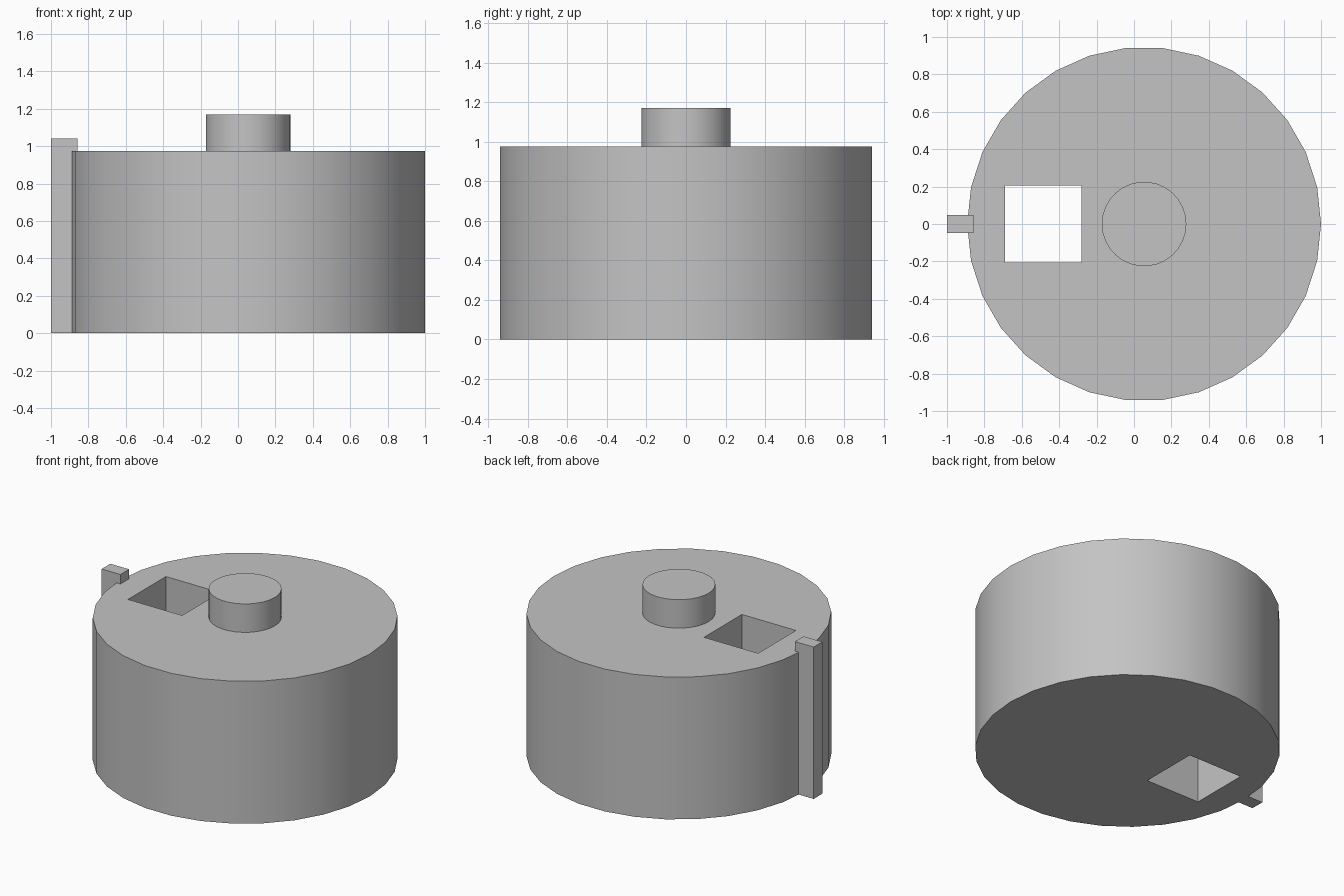
import bpy
import math

if "Cube" in bpy.data.objects:
    bpy.data.objects.remove(bpy.data.objects["Cube"], do_unlink=True)

grey = bpy.data.materials.new("plain grey")
grey.use_nodes = True
colour = (0.55, 0.55, 0.55, 1)
grey.diffuse_color = colour
grey.node_tree.nodes["Principled BSDF"].inputs["Base Color"].default_value = colour

SIDES = 30
AXIS_X = 0.054
TOP = 0.975


def finish(name):
    ob = bpy.context.object
    ob.name = ob.data.name = name
    ob.data.materials.append(grey)
    return ob


def drum(name, radius, z0, z1):
    # Rotated so that a corner lies on the x axis
    bpy.ops.mesh.primitive_cylinder_add(
        vertices=SIDES, radius=radius, depth=z1 - z0,
        location=(AXIS_X, 0, (z0 + z1) / 2), rotation=(0, 0, math.pi / 2))
    return finish(name)


def box(name, low, high):
    bpy.ops.mesh.primitive_cube_add(
        size=1, location=[(a + b) / 2 for a, b in zip(low, high)])
    ob = finish(name)
    ob.scale = [b - a for a, b in zip(low, high)]
    bpy.ops.object.transform_apply(location=False, rotation=False, scale=True)
    return ob


def smooth(ob):
    bpy.ops.object.select_all(action='DESELECT')
    ob.select_set(True)
    bpy.context.view_layer.objects.active = ob
    bpy.ops.object.shade_smooth_by_angle(angle=math.radians(30))


# Body with a square shaft cut right through it
cutter = box("shaft_cutter", (-0.69, -0.205, -0.2), (-0.28, 0.205, 1.2))
body = drum("body", 0.946, 0, TOP)
cut = body.modifiers.new("shaft", 'BOOLEAN')
cut.operation = 'DIFFERENCE'
cut.solver = 'EXACT'
cut.object = cutter
bpy.ops.object.modifier_apply(modifier=cut.name)
bpy.data.objects.remove(cutter, do_unlink=True)
smooth(body)

# Round knob on top
smooth(drum("knob", 0.226, TOP, 1.17))

# Upright key bar set into the side
box("side_bar", (-1, -0.047, 0), (-0.858, 0.047, 1.04))
